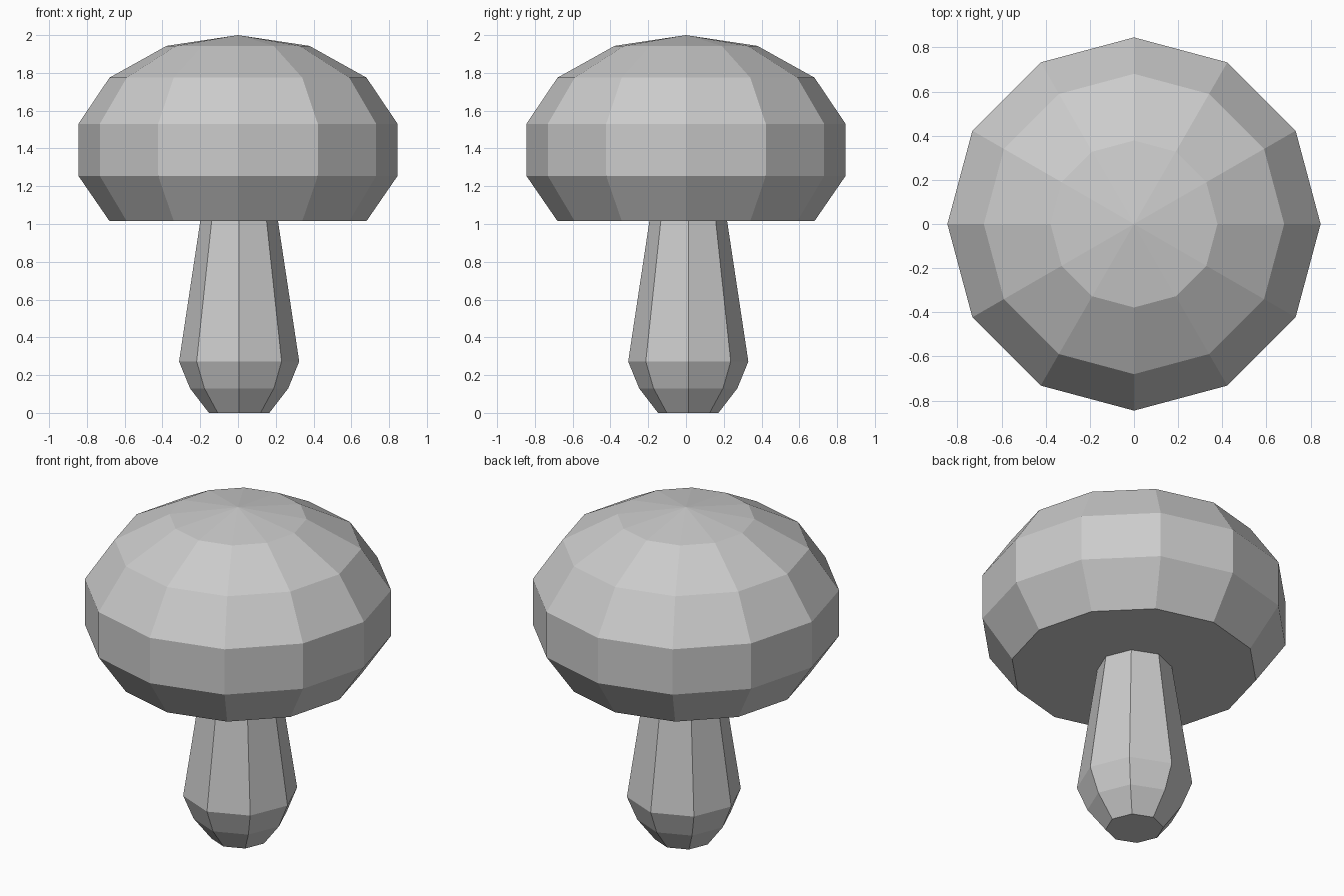
import bpy, bmesh
from math import cos, sin, tau

if "Cube" in bpy.data.objects:
    bpy.data.objects.remove(bpy.data.objects["Cube"])


def lathe(name, profile, sides, centre=(0, 0)):
    """Flat-shaded closed turned shape from (radius, z) pairs; radius 0 makes a tip."""
    bm = bmesh.new()
    rings = []
    for r, z in profile:
        count = sides if r > 0 else 1
        rings.append([bm.verts.new((centre[0] + r * cos(tau * i / sides),
                                    centre[1] + r * sin(tau * i / sides), z))
                      for i in range(count)])
    for low, high in zip(rings, rings[1:]):
        for i in range(sides):
            j = (i + 1) % sides
            if len(high) == 1:
                bm.faces.new((low[i], low[j], high[0]))
            else:
                bm.faces.new((low[i], low[j], high[j], high[i]))
    bm.faces.new(rings[0][::-1])
    if len(rings[-1]) > 1:
        bm.faces.new(rings[-1])
    bmesh.ops.recalc_face_normals(bm, faces=bm.faces)
    mesh = bpy.data.meshes.new(name)
    bm.to_mesh(mesh)
    bm.free()
    obj = bpy.data.objects.new(name, mesh)
    bpy.context.collection.objects.link(obj)
    return obj


# Faceted dome with a flat underside
lathe("mushroom_cap", [(0.68, 1.015), (0.845, 1.255), (0.845, 1.53),
                       (0.68, 1.775), (0.378, 1.943), (0, 2.0)], 12)

# Eight-sided stem with a bulbous foot, its top tucked into the cap
lathe("mushroom_stem", [(0.16, 0), (0.26, 0.13), (0.318, 0.272),
                        (0.193, 1.1)], 8, (0.006, 0.012))
